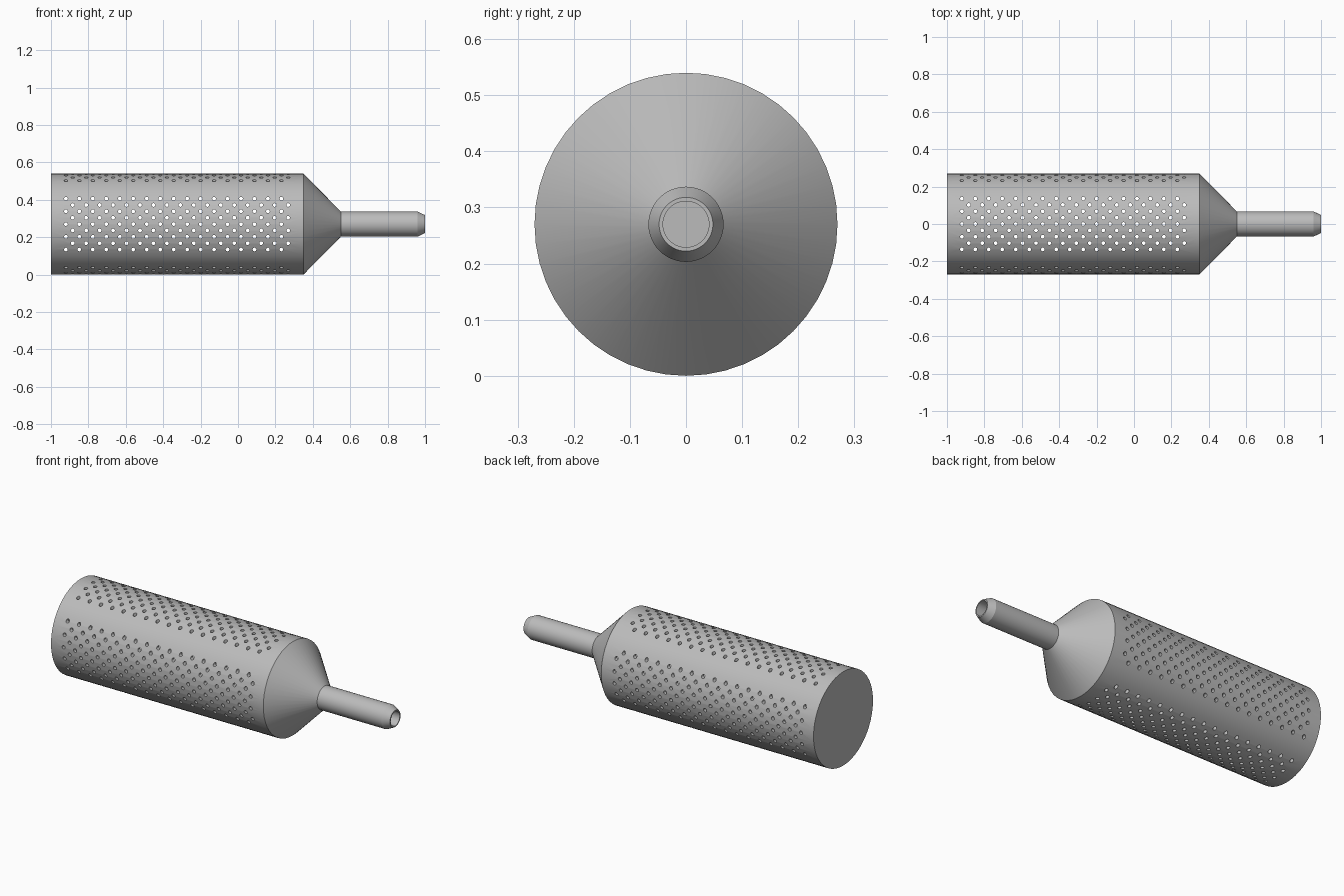
import bpy, bmesh, math
from mathutils import Matrix, Vector

if "Cube" in bpy.data.objects:
    bpy.data.objects.remove(bpy.data.objects["Cube"])

R = 0.27          # body radius, also the axis height
WALL = 0.02

metal = bpy.data.materials.new("grey metal")
metal.use_nodes = True
grey = (0.5, 0.5, 0.5, 1)
metal.diffuse_color = grey
metal.node_tree.nodes["Principled BSDF"].inputs["Base Color"].default_value = grey


def add_object(name, bm):
    mesh = bpy.data.meshes.new(name)
    bm.to_mesh(mesh)
    bm.free()
    mesh.materials.append(metal)
    obj = bpy.data.objects.new(name, mesh)
    bpy.context.collection.objects.link(obj)
    return obj


def lathe(name, profile, steps=48):
    """Revolve (x, radius) points round the long axis."""
    bm = bmesh.new()
    verts = [bm.verts.new((x, 0, r)) for x, r in profile]
    edges = [bm.edges.new(pair) for pair in zip(verts, verts[1:])]
    bmesh.ops.spin(bm, geom=verts + edges, cent=(0, 0, 0), axis=(1, 0, 0),
                   angle=math.tau, steps=steps)
    bmesh.ops.remove_doubles(bm, verts=bm.verts, dist=1e-5)
    bmesh.ops.recalc_face_normals(bm, faces=bm.faces)
    bmesh.ops.translate(bm, verts=bm.verts, vec=(0, 0, R))
    return add_object(name, bm)


def hole_pins(name, rotation):
    """Staggered grid of long pins that pierce both opposite walls."""
    bm = bmesh.new()
    for row in range(-4, 5):
        for col in range(17):
            x = -0.92 + 0.072 * (col + 0.5 * (row % 2))
            place = (Matrix.Translation((0, 0, R)) @ rotation
                     @ Matrix.Translation((x, row * 0.034, 0)))
            bmesh.ops.create_cone(bm, cap_ends=True, segments=12, radius1=0.01,
                                  radius2=0.01, depth=0.8, matrix=place)
    pins = add_object(name, bm)
    pins.hide_render = True
    return pins


# Hollow shell: closed end, drum, cone, outlet tube with chamfered lip and bore
shell = lathe("perforated_strainer", [
    (-1, 0), (-1, R), (0.35, R), (0.55, 0.067), (0.96, 0.067), (1, 0.048),
    (1, 0.041), (0.55, 0.041), (0.34, R - WALL), (-1 + WALL, R - WALL),
    (-1 + WALL, 0)])

# Four perforated panels: top and bottom, then front and back
cutters = [hole_pins("vertical_hole_cutter", Matrix()),
           hole_pins("crosswise_hole_cutter", Matrix.Rotation(math.pi / 2, 4, 'X'))]
for pins in cutters:
    cut = shell.modifiers.new(pins.name, 'BOOLEAN')
    cut.operation = 'DIFFERENCE'
    cut.solver = 'MANIFOLD'
    cut.object = pins

# Bake the holes, then drop the cutters
graph = bpy.context.evaluated_depsgraph_get()
pierced = bpy.data.meshes.new_from_object(shell.evaluated_get(graph))
shell.modifiers.clear()
shell.data = pierced
for pins in cutters:
    bpy.data.objects.remove(pins)

# Smooth the round walls, keep rims and hole edges sharp
bpy.ops.object.select_all(action='DESELECT')
shell.select_set(True)
bpy.context.view_layer.objects.active = shell
bpy.ops.object.shade_smooth_by_angle(angle=math.radians(25))
